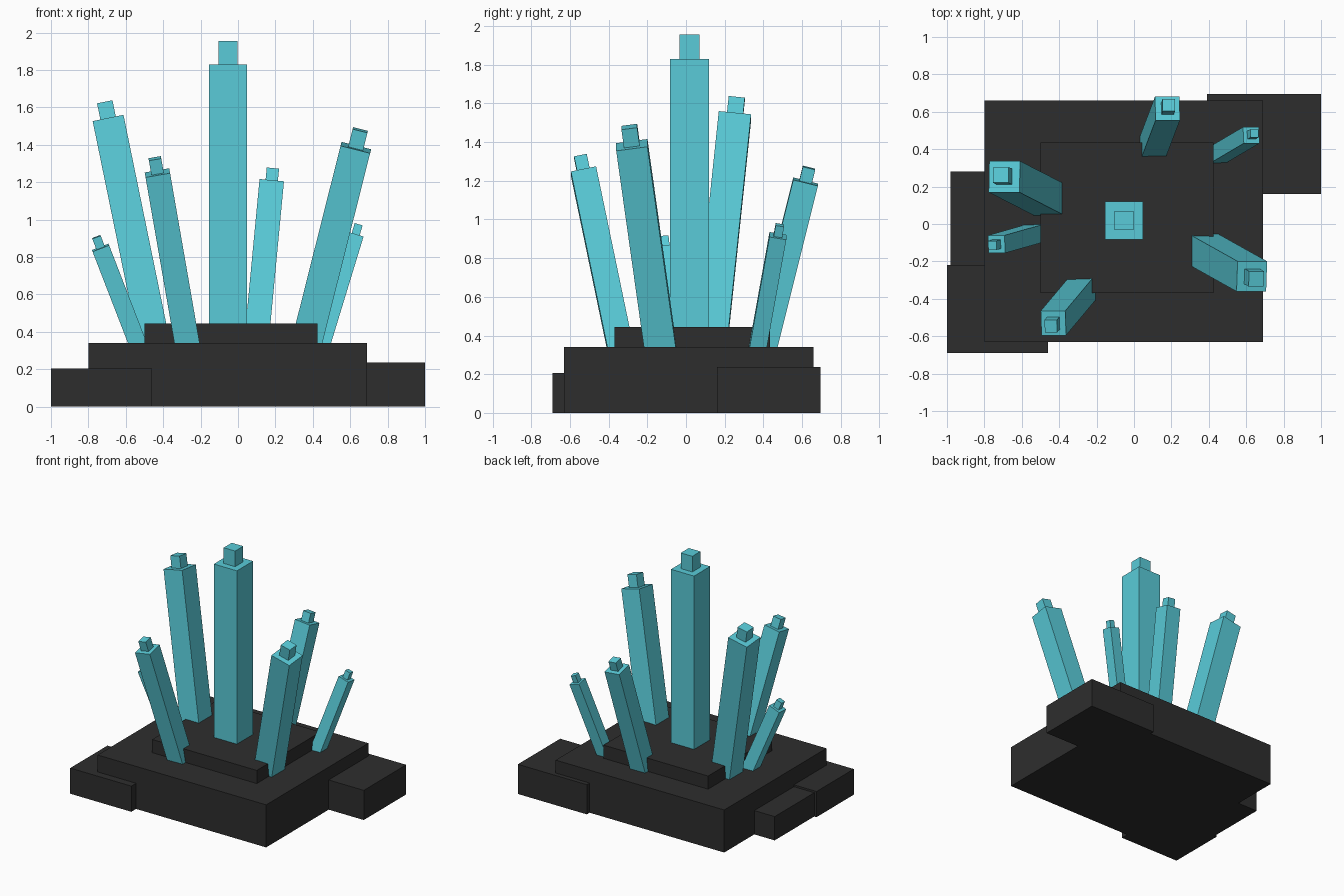
import bpy
import bmesh
from mathutils import Vector, Matrix

if "Cube" in bpy.data.objects:
    bpy.data.objects.remove(bpy.data.objects["Cube"], do_unlink=True)


def make_material(name, rgb):
    mat = bpy.data.materials.new(name)
    mat.use_nodes = True
    mat.diffuse_color = (*rgb, 1)
    mat.node_tree.nodes["Principled BSDF"].inputs["Base Color"].default_value = (*rgb, 1)
    return mat


rock = make_material("dark rock", (0.027, 0.027, 0.027))
cyan = make_material("cyan crystal", (0.10, 0.60, 0.69))


def add_box(bm, size, matrix):
    """Add a box whose local centre is placed by the matrix."""
    bmesh.ops.create_cube(bm, size=1, matrix=matrix @ Matrix.Diagonal((*size, 1)))


def finish(name, bm, mat):
    mesh = bpy.data.meshes.new(name)
    bm.to_mesh(mesh)
    bm.free()
    mesh.materials.append(mat)
    obj = bpy.data.objects.new(name, mesh)
    bpy.context.collection.objects.link(obj)


def slab(name, x0, x1, y0, y1, z0, z1):
    bm = bmesh.new()
    centre = Vector((x0 + x1, y0 + y1, z0 + z1)) / 2
    add_box(bm, (x1 - x0, y1 - y0, z1 - z0), Matrix.Translation(centre))
    finish(name, bm, rock)


def crystal(name, top, lean, width, cap_width, cap_height, foot=0.22):
    """Leaning square shaft with a small square tip; top is the shaft's top centre."""
    axis_z = Vector((lean[0], lean[1], 1)).normalized()
    axis_x = Vector((axis_z.z, 0, -axis_z.x)).normalized()
    axis_y = axis_z.cross(axis_x)
    frame = Matrix((axis_x, axis_y, axis_z)).transposed().to_4x4()
    frame = Matrix.Translation(top) @ frame
    length = (top[2] - foot) / axis_z.z
    bm = bmesh.new()
    add_box(bm, (width, width, length), frame @ Matrix.Translation((0, 0, -length / 2)))
    add_box(bm, (cap_width, cap_width, cap_height),
            frame @ Matrix.Translation((0, 0, cap_height / 2)))
    finish(name, bm, cyan)


# Stepped rock base
slab("main_rock", -0.80, 0.69, -0.63, 0.66, 0, 0.34)
slab("upper_rock", -0.50, 0.425, -0.37, 0.435, 0.30, 0.445)
slab("front_right_rock", -1.0, -0.46, -0.69, -0.22, 0, 0.205)
slab("right_rock", -0.98, -0.50, -0.30, 0.28, 0, 0.19)
slab("back_left_rock", 0.39, 1.0, 0.16, 0.695, 0, 0.237)

# Crystals: name, top centre, lean per unit height, width, tip width, tip height
crystal("centre_crystal", (-0.053, 0.018, 1.83), (0, 0), 0.204, 0.102, 0.125)
crystal("tall_right_crystal", (-0.693, 0.253, 1.535), (-0.205, 0.105), 0.168, 0.084, 0.093)
crystal("front_crystal", (-0.431, -0.53, 1.25), (-0.174, -0.208), 0.133, 0.067, 0.08)
crystal("front_left_crystal", (0.63, -0.28, 1.385), (0.252, -0.141), 0.163, 0.082, 0.098)
crystal("small_left_crystal", (0.627, 0.475, 0.915), (0.305, 0.18), 0.088, 0.044, 0.06)
crystal("back_crystal", (0.179, 0.618, 1.195), (0.095, 0.25), 0.131, 0.066, 0.075)
crystal("small_right_crystal", (-0.735, -0.108, 0.85), (-0.387, -0.11), 0.095, 0.048, 0.062)
